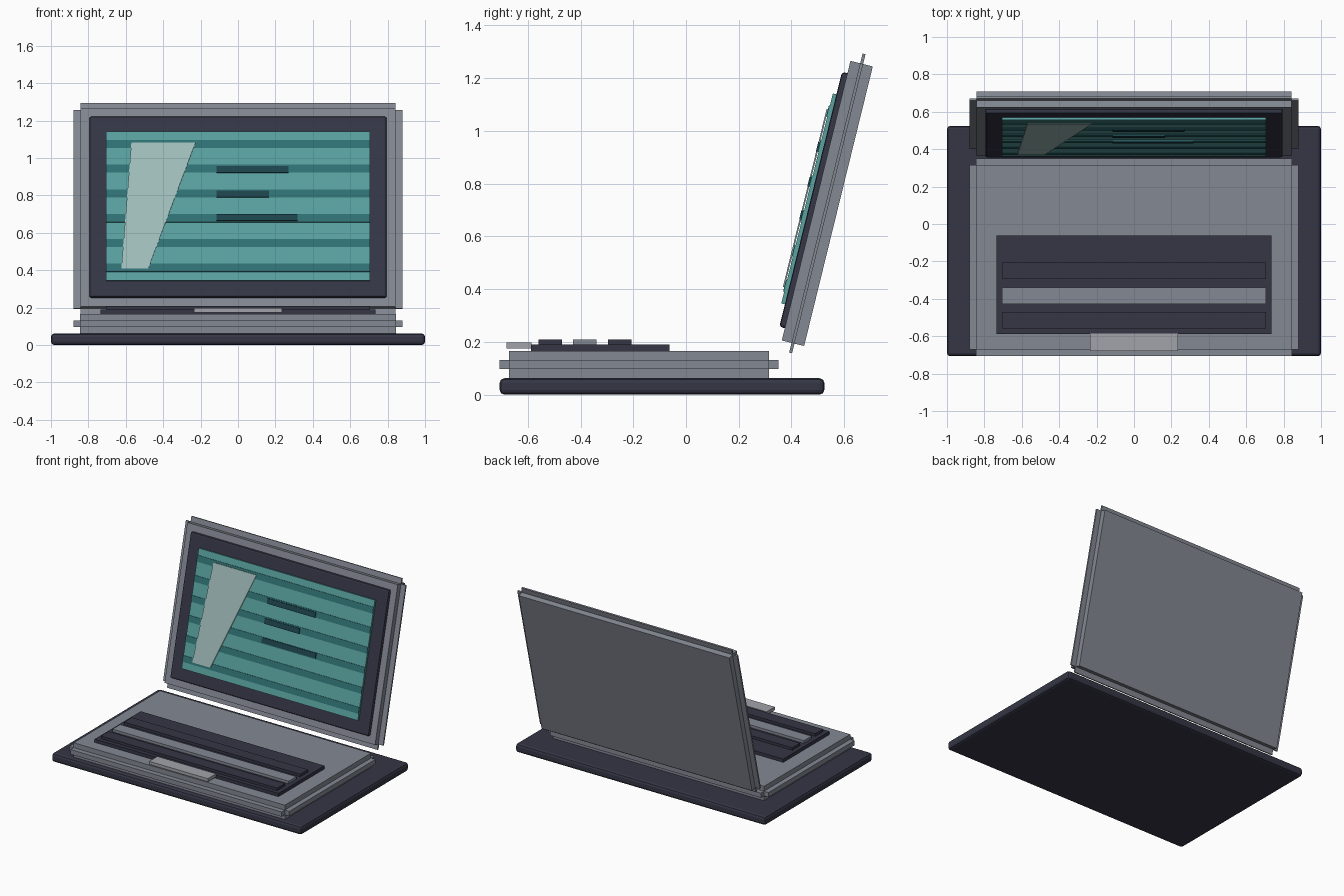
import bpy, bmesh, math
from mathutils import Matrix, Vector

if "Cube" in bpy.data.objects:
    bpy.data.objects.remove(bpy.data.objects["Cube"])


def material(name, rgb):
    m = bpy.data.materials.new(name)
    m.diffuse_color = (*rgb, 1)
    m.use_nodes = True
    m.node_tree.nodes["Principled BSDF"].inputs["Base Color"].default_value = m.diffuse_color
    return m


GREY = material("casing_grey", (0.23, 0.25, 0.29))
DARK = material("dark_trim", (0.035, 0.037, 0.06))
PALE = material("pale_metal", (0.36, 0.37, 0.40))
TEAL = material("screen_teal", (0.10, 0.36, 0.35))
BAND = material("band_teal", (0.03, 0.17, 0.18))
INK = material("ink_teal", (0.012, 0.06, 0.075))
GLARE = material("glare_tint", (0.36, 0.52, 0.50))

# Frame of the tilted lid: local -y faces the user, local z runs up the lid
LID = Matrix.Translation((0, 0.536, 0.725)) @ Matrix.Rotation(math.radians(-13.8), 4, 'X')
WORLD = Matrix.Identity(4)


def finish(bm, name, mat, frame):
    me = bpy.data.meshes.new(name)
    bmesh.ops.recalc_face_normals(bm, faces=bm.faces)
    bm.to_mesh(me)
    bm.free()
    me.materials.append(mat)
    ob = bpy.data.objects.new(name, me)
    ob.matrix_world = frame
    bpy.context.collection.objects.link(ob)
    return ob


def add_box(bm, x, y, z):
    size = [b - a for a, b in (x, y, z)]
    mid = Vector([(a + b) / 2 for a, b in (x, y, z)])
    bmesh.ops.create_cube(bm, size=1, matrix=Matrix.Translation(mid) @ Matrix.Diagonal((*size, 1)))


def box(name, x, y, z, mat, frame=WORLD, bevel=0):
    bm = bmesh.new()
    add_box(bm, x, y, z)
    if bevel:
        bmesh.ops.bevel(bm, geom=bm.edges[:], offset=bevel, segments=2, profile=0.5, affect='EDGES')
    return finish(bm, name, mat, frame)


def stepped_slab(name, x, y, z, r, mat, frame=WORLD):
    """Three crossed boxes, each reaching full size along one axis only."""
    bm = bmesh.new()
    for full in range(3):
        add_box(bm, *[(a, b) if i == full else (a + r, b - r)
                      for i, (a, b) in enumerate((x, y, z))])
    return finish(bm, name, mat, frame)


# Base: plinth, casing, keyboard and front pad
box("plinth", (-1, 1), (-0.707, 0.525), (0, 0.062), DARK, bevel=0.018)
stepped_slab("base_casing", (-0.88, 0.88), (-0.707, 0.35), (0.061, 0.166), 0.0355, GREY)
box("keyboard_deck", (-0.735, 0.735), (-0.588, -0.062), (0.16, 0.19), DARK)
for i, (y, mat) in enumerate(((-0.515, DARK), (-0.384, GREY), (-0.251, DARK))):
    box(f"key_row_{i + 1}", (-0.705, 0.705), (y - 0.044, y + 0.044), (0.185, 0.209), mat)
box("front_pad", (-0.235, 0.235), (-0.68, -0.586), (0.175, 0.198), PALE)

# Lid: casing, bezel and screen
stepped_slab("lid_casing", (-0.88, 0.88), (-0.0437, 0.0437), (-0.584, 0.584), 0.038, GREY, LID)
box("bezel", (-0.795, 0.795), (-0.065, -0.03), (-0.498, 0.498), DARK, LID, bevel=0.011)
box("screen", (-0.705, 0.705), (-0.079, -0.055), (-0.41, 0.41), TEAL, LID)

# Screen bands and content bars
for i in range(6):
    w = 0.341 - i * 0.1365
    box(f"screen_band_{i + 1}", (-0.705, 0.705), (-0.083, -0.075), (w - 0.022, w + 0.022), BAND, LID)
for i, (x_end, w) in enumerate(((0.27, 0.2), (0.165, 0.0635), (0.318, -0.066))):
    box(f"content_bar_{i + 1}", (-0.115, x_end), (-0.089, -0.078), (w - 0.018, w + 0.018), INK, LID)

# Slanted glare panel across the left of the screen
bm = bmesh.new()
outline = [(-0.57, 0.347), (-0.227, 0.347), (-0.48, -0.347), (-0.624, -0.347)]
face = bm.faces.new([bm.verts.new((x, -0.088, z)) for x, z in outline])
ext = bmesh.ops.extrude_face_region(bm, geom=[face])
bmesh.ops.translate(bm, vec=(0, 0.006, 0), verts=[v for v in ext["geom"] if isinstance(v, bmesh.types.BMVert)])
finish(bm, "screen_glare", GLARE, LID)
